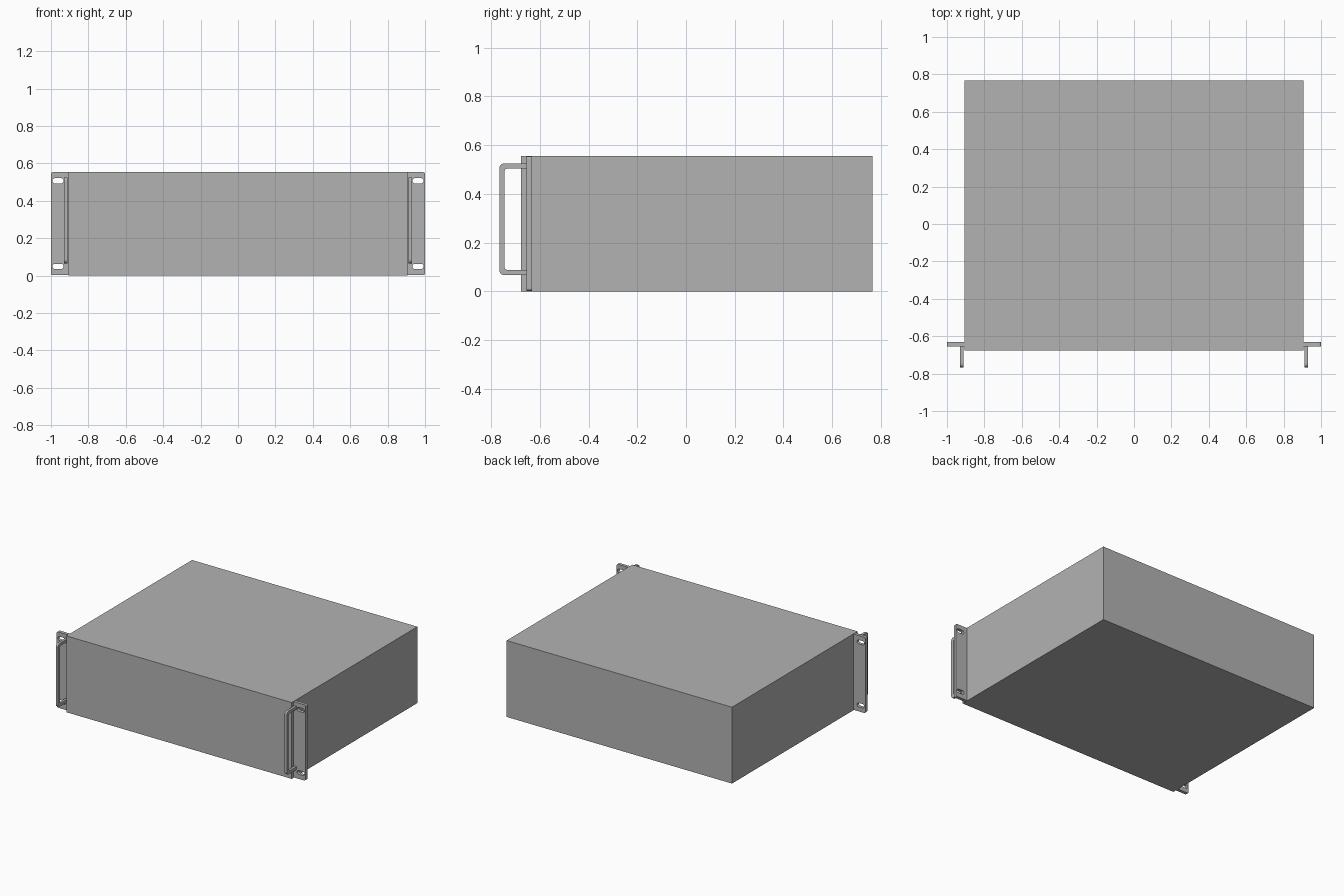
import bpy
from math import cos, sin, pi
from mathutils import Matrix, Vector

cube = bpy.data.objects.get("Cube")
if cube:
    bpy.data.objects.remove(cube, do_unlink=True)

grey = bpy.data.materials.new("chassis grey")
grey.use_nodes = True
colour = (0.45, 0.45, 0.45, 1)
grey.diffuse_color = colour
grey.node_tree.nodes["Principled BSDF"].inputs["Base Color"].default_value = colour


def rounded(corners, steps=6):
    """Outline through (x, y, radius) corners, each filleted."""
    out = []
    for i, (x, y, r) in enumerate(corners):
        p = Vector((x, y))
        if r == 0:
            out.append(p)
            continue
        a = (Vector(corners[i - 1][:2]) - p).normalized()
        b = (Vector(corners[(i + 1) % len(corners)][:2]) - p).normalized()
        centre = p + (a + b) * r
        for k in range(steps + 1):
            t = k / steps * pi / 2
            out.append(centre - b * r * cos(t) - a * r * sin(t))
    return out


def box_outline(x0, x1, y0, y1, radii):
    xs, ys = (x0, x1, x1, x0), (y0, y0, y1, y1)
    return rounded(list(zip(xs, ys, radii)))


def mirrored_plate(name, outlines, thickness, matrix):
    """Extrude outlines (later ones are holes), place them and mirror across x."""
    curve = bpy.data.curves.new(name, "CURVE")
    curve.dimensions = "2D"
    curve.fill_mode = "BOTH"
    curve.extrude = thickness / 2
    for pts in outlines:
        spline = curve.splines.new("POLY")
        spline.points.add(len(pts) - 1)
        for sp, p in zip(spline.points, pts):
            sp.co = (p.x, p.y, 0, 1)
        spline.use_cyclic_u = True
    temp = bpy.data.objects.new(name + "_outline", curve)
    bpy.context.collection.objects.link(temp)
    graph = bpy.context.evaluated_depsgraph_get()
    mesh = bpy.data.meshes.new_from_object(temp.evaluated_get(graph))
    bpy.data.objects.remove(temp, do_unlink=True)
    mesh.transform(matrix)
    mesh.materials.clear()
    mesh.materials.append(grey)
    mesh.shade_flat()
    obj = bpy.data.objects.new(name, mesh)
    bpy.context.collection.objects.link(obj)
    weld = obj.modifiers.new("weld", "WELD")
    weld.merge_threshold = 0.0001
    obj.modifiers.new("mirror", "MIRROR").use_mirror_merge = False
    return obj


# Main case
front, back, height, half_width = -0.677, 0.766, 0.555, 0.906
bpy.ops.mesh.primitive_cube_add(size=1, location=(0, (front + back) / 2, height / 2))
case = bpy.context.object
case.name = "case"
case.scale = (half_width * 2, back - front, height)
bpy.ops.object.transform_apply(location=True, rotation=False, scale=True)
case.data.materials.append(grey)

# Slotted rack ears, drawn in x and z
ear_front, ear_back = -0.654, -0.631
ear = box_outline(half_width, 1.0, 0.002, 0.553, (0, 0.011, 0.011, 0))
slots = [box_outline(0.933, 0.992, z - 0.014, z + 0.014, (0.0135,) * 4)
         for z in (0.049, 0.507)]
upright = Matrix.Translation((0, (ear_front + ear_back) / 2, 0)) @ Matrix.Rotation(pi / 2, 4, "X")
mirrored_plate("rack_ears", [ear] + slots, ear_back - ear_front, upright)

# U-shaped handles, drawn in y and z
grip, bar, low, high = -0.766, 0.021, 0.066, 0.525
inner = grip + bar
handle = rounded([
    (ear_front, low, 0), (ear_front, low + bar, 0),
    (inner, low + bar, 0.014), (inner, high - bar, 0.014),
    (ear_front, high - bar, 0), (ear_front, high, 0),
    (grip, high, 0.02), (grip, low, 0.02)])
sideways = Matrix(((0, 0, 1, 0.92), (1, 0, 0, 0), (0, 1, 0, 0), (0, 0, 0, 1)))
mirrored_plate("front_handles", [handle], 0.018, sideways)
